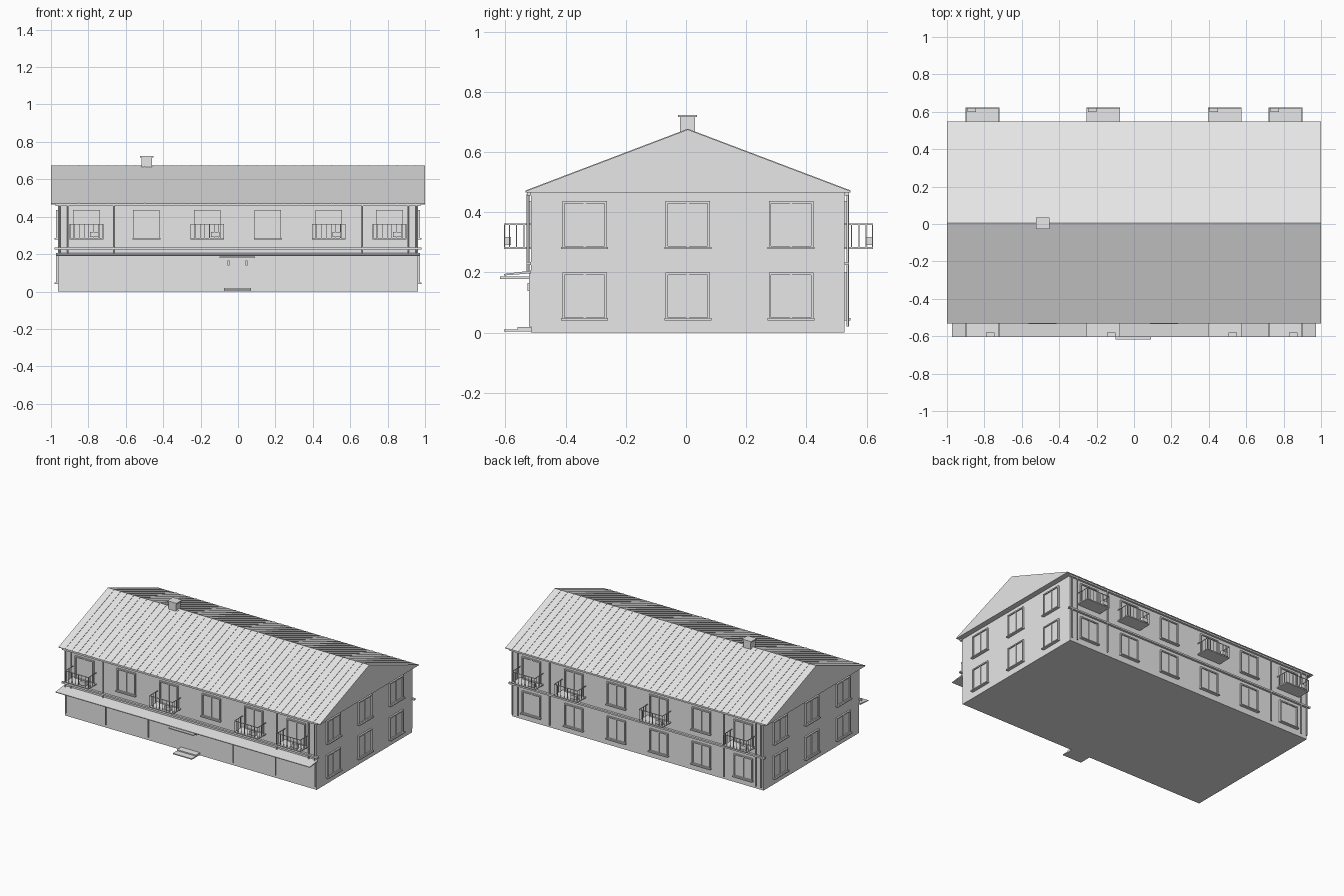
import bpy, bmesh, math
from mathutils import Matrix, Vector

if "Cube" in bpy.data.objects:
    bpy.data.objects.remove(bpy.data.objects["Cube"])

grey = bpy.data.materials.new("plain grey")
grey.diffuse_color = (0.8, 0.8, 0.8, 1)
grey.use_nodes = True
grey.node_tree.nodes["Principled BSDF"].inputs["Base Color"].default_value = grey.diffuse_color

WX, FRONT, BACK = 0.962, -0.515, 0.527      # wall planes
EAVE, RIDGE, RIDGE_Y = 0.47, 0.675, 0.006


def finish(name, bm):
    bmesh.ops.recalc_face_normals(bm, faces=bm.faces)
    me = bpy.data.meshes.new(name)
    bm.to_mesh(me)
    bm.free()
    me.materials.append(grey)
    ob = bpy.data.objects.new(name, me)
    bpy.context.collection.objects.link(ob)
    return ob


def add_box(bm, x0, x1, y0, y1, z0, z1):
    size = Vector((abs(x1 - x0), abs(y1 - y0), abs(z1 - z0)))
    mid = Vector((x0 + x1, y0 + y1, z0 + z1)) / 2
    bmesh.ops.create_cube(bm, size=1, matrix=Matrix.Translation(mid) @ Matrix.Diagonal((*size, 1)))


def boxes(name, items):
    bm = bmesh.new()
    for b in items:
        add_box(bm, *b)
    return finish(name, bm)


def on_wall(side, u0, u1, d0, d1, z0, z1):
    """Box on a wall: u runs along it, d is the distance out of it."""
    if side == "front":
        return (u0, u1, FRONT - d1, FRONT - d0, z0, z1)
    if side == "back":
        return (u0, u1, BACK + d0, BACK + d1, z0, z1)
    if side == "right":
        return (WX + d0, WX + d1, u0, u1, z0, z1)
    return (-WX - d1, -WX - d0, u0, u1, z0, z1)


def extrude_x(name, profile, x0, x1):
    bm = bmesh.new()
    f = bm.faces.new([bm.verts.new((x0, y, z)) for y, z in profile])
    r = bmesh.ops.extrude_face_region(bm, geom=[f])
    verts = [v for v in r["geom"] if isinstance(v, bmesh.types.BMVert)]
    bmesh.ops.translate(bm, verts=verts, vec=(x1 - x0, 0, 0))
    return finish(name, bm)


# Main block and gabled roof
boxes("walls", [(-WX, WX, FRONT, BACK, 0, EAVE)])
Y0, Y1 = -0.533, 0.547
extrude_x("roof", [(Y0, EAVE - 0.004), (Y1, EAVE - 0.004), (Y1, EAVE),
                   (RIDGE_Y, RIDGE), (Y0, EAVE)], -1, 1)

# Standing seams on both slopes
bm = bmesh.new()
for i in range(39):
    x = -0.95 + i * 0.05
    for ye in (Y0, Y1):
        top = [bm.verts.new((x + dx, y, z + dz)) for dz in (-0.002, 0.0025)
               for dx, y, z in ((-0.0015, ye, EAVE), (0.0015, ye, EAVE),
                                (0.0015, RIDGE_Y, RIDGE), (-0.0015, RIDGE_Y, RIDGE))]
        for q in ((0, 1, 2, 3), (4, 5, 6, 7), (0, 1, 5, 4), (1, 2, 6, 5), (2, 3, 7, 6), (3, 0, 4, 7)):
            bm.faces.new([top[k] for k in q])
finish("roof_seams", bm)

# Chimney with cap
boxes("chimney", [(-0.516, -0.46, -0.02, 0.03, 0.65, 0.716),
                  (-0.523, -0.453, -0.026, 0.036, 0.716, 0.724)])

# Cornice and belt courses on the long walls
trim = []
for side in ("front", "back"):
    trim += [on_wall(side, -0.975, 0.975, 0, 0.014, 0.456, 0.468),
             on_wall(side, -0.98, 0.98, 0, 0.015, 0.224, 0.235)]
boxes("cornice_and_belt", trim)


# Windows: pane, frame, centre bar and sill
def window(side, u, z0, z1, w):
    h, t, d = w / 2, 0.008, 0.011
    return [on_wall(side, u - h, u + h, 0, 0.003, z0, z1),
            on_wall(side, u - h, u - h + t, 0, d, z0, z1),
            on_wall(side, u + h - t, u + h, 0, d, z0, z1),
            on_wall(side, u - h, u + h, 0, d, z1 - t, z1),
            on_wall(side, u - h, u + h, 0, d, z0, z0 + t),
            on_wall(side, u - 0.004, u + 0.004, 0, 0.007, z0, z1),
            on_wall(side, u - h - 0.004, u + h + 0.004, 0, 0.02, z0 - 0.002, z0 + 0.005)]


LONG_U = (-0.81, -0.49, -0.165, 0.16, 0.485, 0.81)
FLOORS = ((0.043, 0.2), (0.28, 0.437))
for side in ("front", "back", "left", "right"):
    items = []
    for z0, z1 in FLOORS:
        if side == "front" and z0 < 0.1:
            continue
        for u in (LONG_U if side in ("front", "back") else (-0.337, 0.006, 0.349)):
            items += window(side, u, z0, z1, 0.142 if side in ("front", "back") else 0.148)
    boxes(side + "_windows", items)

# Balconies: slab, rails, bars and a planter
for side, depth, shift in (("front", 0.09, 0.02), ("back", 0.095, -0.08)):
    slabs, rails, planters = [], [], []
    for u in (-0.81, -0.165, 0.485, 0.81):
        a, b, r = u - 0.09, u + 0.09, 0.0016
        slabs.append(on_wall(side, a, b, 0, depth, 0.278, 0.285))
        rails.append(on_wall(side, a, b, depth - 2 * r, depth, 0.358, 0.362))
        for k in range(8):
            c = a + r + k * (0.18 - 2 * r) / 7
            rails.append(on_wall(side, c - r, c + r, depth - 2 * r, depth, 0.285, 0.358))
        for e in (a, b - 2 * r):
            rails.append(on_wall(side, e, e + 2 * r, 0, depth, 0.358, 0.362))
            for d in (0.022, 0.046, 0.07):
                rails.append(on_wall(side, e, e + 2 * r, d, d + 2 * r, 0.285, 0.358))
        p = u + shift
        planters.append(on_wall(side, p, p + 0.045, depth - 0.024, depth - 0.004, 0.292, 0.318))
    boxes(side + "_balcony_slabs", slabs)
    boxes(side + "_balcony_rails", rails)
    boxes(side + "_balcony_planters", planters)

# Drainpipes beside the end bays
bm = bmesh.new()
for y, z0 in ((FRONT - 0.01, 0.2), (BACK + 0.01, 0.02)):
    for x in (0.665, 0.91, 0.953):
        for s in (-1, 1):
            bmesh.ops.create_cone(bm, cap_ends=True, segments=8, radius1=0.0045, radius2=0.0045,
                                  depth=0.46 - z0, matrix=Matrix.Translation((s * x, y, (0.46 + z0) / 2)))
pipes = finish("drainpipes", bm)
for p in pipes.data.polygons:
    p.use_smooth = abs(p.normal.z) < 0.5

# Ground floor front: canopy, joints, small entrance roof, brackets and steps
extrude_x("front_canopy", [(FRONT, 0.197), (-0.605, 0.19), (-0.605, 0.195), (FRONT, 0.206)], -0.972, 0.972)
boxes("front_panel_joints", [on_wall("front", x - 0.003, x + 0.003, 0, 0.007, 0.02, 0.2)
                             for x in (-0.955, -0.65, -0.325, 0.325, 0.65, 0.955)])
boxes("entrance_roof", [(-0.098, 0.092, -0.618, FRONT, 0.179, 0.186)])
boxes("entrance_brackets", [on_wall("front", x - 0.005, x + 0.005, 0, 0.012, 0.138, 0.165)
                            for x in (-0.05, 0.045)])
boxes("entrance_steps", [(-0.075, 0.07, -0.605, FRONT, 0.004, 0.011),
                         (-0.075, 0.07, -0.56, FRONT, 0.011, 0.019)])
